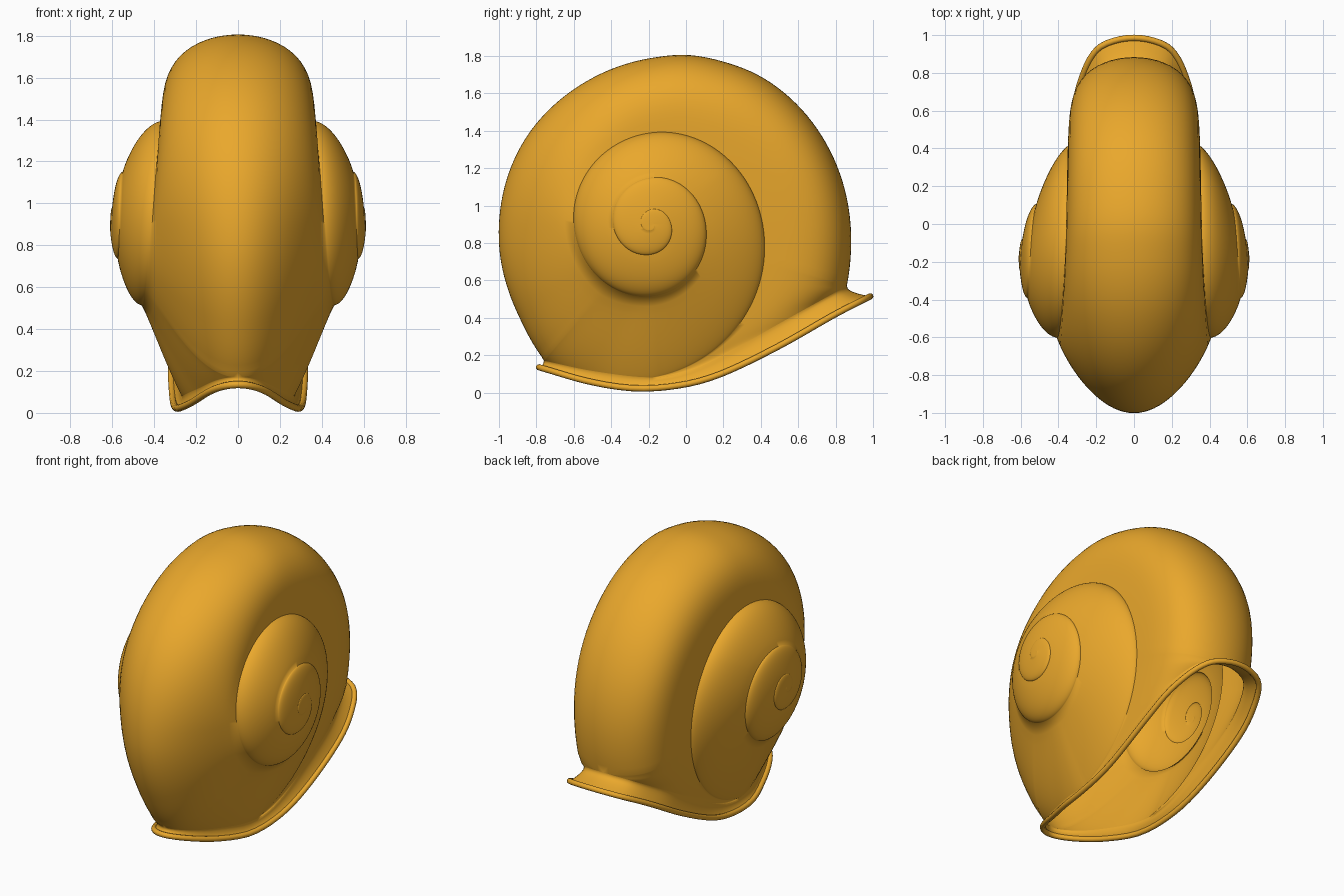
import bpy, bmesh, math

if "Cube" in bpy.data.objects:
    bpy.data.objects.remove(bpy.data.objects["Cube"])

N, ROWS = 144, 16              # columns per turn, rows across each whorl
CY, CZ = -0.18, 0.90           # spiral axis in the side view
FRONT, BACK, END = -57, 43, 72  # columns where the lip starts, ends, closes
A0 = 1.86                      # lip parameter at the bottom


def curve(pts, t):
    """Smooth interpolation through (t, value) pairs, clamped at the ends."""
    if t <= pts[0][0]:
        return pts[0][1]
    if t >= pts[-1][0]:
        return pts[-1][1]
    i = max(k for k in range(len(pts) - 1) if pts[k][0] <= t)

    def slope(k):
        a, b = pts[max(k - 1, 0)], pts[min(k + 1, len(pts) - 1)]
        return (b[1] - a[1]) / (b[0] - a[0])
    (t0, v0), (t1, v1) = pts[i], pts[i + 1]
    d = t1 - t0
    u = (t - t0) / d
    return ((2*u**3 - 3*u*u + 1) * v0 + (u**3 - 2*u*u + u) * d * slope(i)
            + (3*u*u - 2*u**3) * v1 + (u**3 - u*u) * d * slope(i + 1))


# Spiral seam radius and half width, per quarter turn from the inside out
seam_r = [0, .03, .06, .08, .10, .16, .21, .25, .285, .385, .42, .49, .59, .82]
seam_x = [.61, .61, .605, .60, .59, .575, .565, .55, .515, .46, .41, .365, .34, .263]
SEAM_R = [(-3.75 + .25 * k, v) for k, v in enumerate(seam_r)]
SEAM_X = [(-3.75 + .25 * k, v) for k, v in enumerate(seam_x)]
# Outer silhouette radius by turn
SIL = [(-.396, .932), (-.344, .865), (-.269, .826), (-.211, .815), (-.134, .822),
       (-.084, .835), (-.043, .857), (0, .89), (.031, .923), (.0656, .949),
       (.101, .98), (.141, 1.005), (.198, 1.034), (.265, 1.068), (.2986, 1.09)]
# Roundness of the whorl section by turn
ROUND = [(-1, 1.15), (-.75, 1.1), (-.5, .85), (-.42, .8), (-.34, .9), (-.25, 1.1), (-.1, 2),
         (0, 2.9), (.12, 3.6), (.2, 4.2), (.3, 3.6), (.5, 3)]
# Heights of the opening's edge and of the flared rim, by y
EDGE_Z = [(-.76, .17), (-.5, .115), (-.18, .08), (0, .11), (.2, .20), (.5, .37), (.86, .57)]
RIM_Z = [(-.785, .135), (-.5, .055), (-.25, .022), (0, .045), (.2, .105), (.5, .25),
         (.8, .42), (.985, .515)]
# Half width of the opening by lip parameter (0 = back, pi = front)
LIP_X = [(0, 0), (.15, .085), (.36, .19), (.75, .285), (.97, .312), (1.4, .315), (1.98, .285),
         (2.32, .21), (2.7, .12), (math.pi, 0)]


def edge(a):
    y = .05 + .81 * math.cos(a)
    return (.9 * curve(LIP_X, a), y, curve(EDGE_Z, y))


def rim(a):
    y = .10 + .885 * math.cos(a)
    return (curve(LIP_X, a), y, curve(RIM_Z, y))


def lip_param(i):
    if i >= BACK:
        return A0 * (i - BACK) / (END - BACK)
    return A0 + (math.pi - A0) * (i + END) / (FRONT + END)


def outer(i):
    """Outer boundary of the whorl at column i."""
    t = i / N
    if -END <= i <= FRONT or i >= BACK:
        return edge(lip_param(i))
    if i < -END:
        r, x = curve(SEAM_R, t), curve(SEAM_X, t)
    else:
        r, x = curve(SIL, t), 0
    w = 2 * math.pi * t
    return (x, CY + r * math.sin(w), CZ + r * math.cos(w))


def column(bm, i):
    (x0, y0, z0), (x1, y1, z1) = outer(i - N), outer(i)
    p = curve(ROUND, i / N)
    # inner whorls are domed; the body whorl closes as an ellipse
    body = curve([(-.85, 0), (-.48, 1)], i / N)
    puff = .025 * math.hypot(y1 - y0, z1 - z0) * (1 - body)
    out = []
    for k in range(ROWS + 1):
        v = k / ROWS
        s = 1 - (1 - v) ** 2
        f = max(1 - s ** p, 0)
        dome = x1 + (x0 - x1) * f ** .6 + puff * math.sin(math.pi * v)
        ellipse = math.sqrt(max(x1 * x1 + (x0 * x0 - x1 * x1) * f, 0))
        x = x1 if k == ROWS else dome + (ellipse - dome) * body
        out.append(bm.verts.new((x, y0 + (y1 - y0) * s, z0 + (z1 - z0) * s)))
    return out


def flare(bm, a):
    e, o = edge(a), rim(a)
    out = []
    for k in range(7):
        f = k / 6
        g, h = f ** 1.7, f ** .7
        out.append(bm.verts.new((e[0] + (o[0] - e[0]) * g, e[1] + (o[1] - e[1]) * g,
                                 e[2] + (o[2] - e[2]) * h)))
    return out


def bridge(bm, cols):
    for a, b in zip(cols, cols[1:]):
        for k in range(len(a) - 1):
            bm.faces.new((a[k], a[k + 1], b[k + 1], b[k]))


mat = bpy.data.materials.new("amber")
mat.diffuse_color = (.82, .39, .025, 1)
mat.use_nodes = True
mat.node_tree.nodes["Principled BSDF"].inputs["Base Color"].default_value = mat.diffuse_color

# Shell: spiral whorls plus the flared lip, one half, then mirrored
bm = bmesh.new()
bridge(bm, [column(bm, i) for i in range(-int(3.75 * N), END + 1)])
lip = [lip_param(i) for i in list(range(BACK, END + 1)) + list(range(-END + 1, FRONT + 1))]
bridge(bm, [flare(bm, a) for a in lip])
bmesh.ops.remove_doubles(bm, verts=bm.verts, dist=.0004)
bmesh.ops.dissolve_degenerate(bm, edges=bm.edges, dist=.0002)
bmesh.ops.recalc_face_normals(bm, faces=bm.faces)
top = max(bm.faces, key=lambda f: f.calc_center_median().z)
if top.normal.z < 0:
    bmesh.ops.reverse_faces(bm, faces=bm.faces)
me = bpy.data.meshes.new("spiral_shell")
bm.to_mesh(me)
bm.free()
shell = bpy.data.objects.new("spiral_shell", me)
bpy.context.collection.objects.link(shell)
me.materials.append(mat)
mirror = shell.modifiers.new("mirror", 'MIRROR')
mirror.merge_threshold = .0005
bpy.context.view_layer.objects.active = shell
shell.select_set(True)
bpy.ops.object.shade_smooth_by_angle(angle=math.radians(60))

# Rounded bead around the rim of the opening
cu = bpy.data.curves.new("rim_bead", 'CURVE')
cu.dimensions = '3D'
cu.bevel_depth = .017
cu.bevel_resolution = 3
half = [rim(a) for a in lip]
path = half + [(-x, y, z) for x, y, z in half[-2:0:-1]]
sp = cu.splines.new('POLY')
sp.points.add(len(path) - 1)
for pt, c in zip(sp.points, path):
    pt.co = (*c, 1)
sp.use_cyclic_u = True
sp.use_smooth = True
cu.materials.append(mat)
bead = bpy.data.objects.new("rim_bead", cu)
bpy.context.collection.objects.link(bead)
